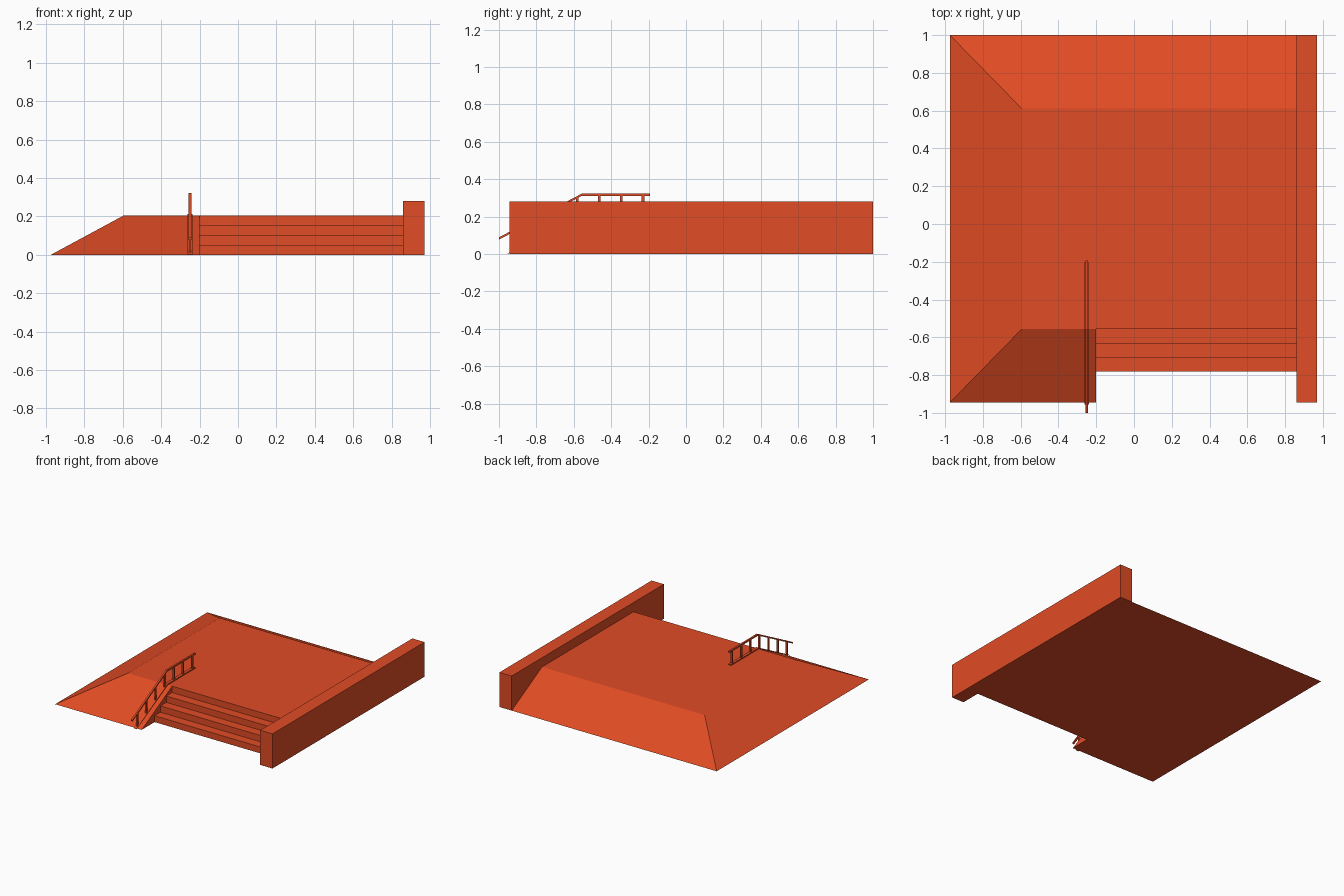
import bpy, bmesh
from mathutils import Vector

cube = bpy.data.objects.get("Cube")
if cube:
    bpy.data.objects.remove(cube, do_unlink=True)

paint = bpy.data.materials.new("orange_red")
paint.use_nodes = True
color = (0.75, 0.072, 0.018, 1)
paint.diffuse_color = color
paint.node_tree.nodes["Principled BSDF"].inputs["Base Color"].default_value = color


def make_object(name, polygons):
    """Weld a list of polygons (lists of points) into one flat-shaded object."""
    bm = bmesh.new()
    for poly in polygons:
        bm.faces.new([bm.verts.new(p) for p in poly])
    bmesh.ops.remove_doubles(bm, verts=bm.verts, dist=0.0001)
    bmesh.ops.recalc_face_normals(bm, faces=bm.faces)
    mesh = bpy.data.meshes.new(name)
    bm.to_mesh(mesh)
    bm.free()
    mesh.materials.append(paint)
    obj = bpy.data.objects.new(name, mesh)
    bpy.context.collection.objects.link(obj)
    return obj


def extrude_x(name, profile, x0, x1):
    """Prism along x from a closed (y, z) profile."""
    n = len(profile)
    a = [Vector((x0, y, z)) for y, z in profile]
    b = [Vector((x1, y, z)) for y, z in profile]
    sides = [[a[i], a[(i + 1) % n], b[(i + 1) % n], b[i]] for i in range(n)]
    return make_object(name, [a, b] + sides)


def box(name, x0, x1, y0, y1, z0, z1):
    return extrude_x(name, [(y0, z0), (y1, z0), (y1, z1), (y0, z1)], x0, x1)


# Main dimensions
LEFT, RIGHT, CHEEK = -0.975, 0.86, -0.2
FRONT, BACK, TOP = -0.945, 1.0, 0.205
EDGE_X, EDGE_F, EDGE_B = -0.595, -0.557, 0.612
STEPS, TREAD = 4, 0.0745
RISE = TOP / STEPS

# Stair outline, from the platform edge down to the ground
stair = []
for i in range(STEPS):
    y = EDGE_F - i * TREAD
    stair += [(y, TOP - i * RISE), (y, TOP - (i + 1) * RISE)]
foot = stair[-1][0]

# Platform with sloped banks and the stairs cut into its front
faces = [
    [(EDGE_X, EDGE_B, TOP), (RIGHT, EDGE_B, TOP), (RIGHT, EDGE_F, TOP),
     (CHEEK, EDGE_F, TOP), (EDGE_X, EDGE_F, TOP)],
    [(LEFT, BACK, 0), (RIGHT, BACK, 0), (RIGHT, EDGE_B, TOP), (EDGE_X, EDGE_B, TOP)],
    [(LEFT, FRONT, 0), (LEFT, BACK, 0), (EDGE_X, EDGE_B, TOP), (EDGE_X, EDGE_F, TOP)],
    [(LEFT, FRONT, 0), (CHEEK, FRONT, 0), (CHEEK, EDGE_F, TOP), (EDGE_X, EDGE_F, TOP)],
    [(LEFT, FRONT, 0), (CHEEK, FRONT, 0), (CHEEK, foot, 0), (RIGHT, foot, 0),
     (RIGHT, BACK, 0), (LEFT, BACK, 0)],
    [(CHEEK, y, z) for y, z in stair] + [(CHEEK, FRONT, 0)],
    [(RIGHT, y, z) for y, z in stair] + [(RIGHT, BACK, 0), (RIGHT, EDGE_B, TOP)],
]
for (y0, z0), (y1, z1) in zip(stair, stair[1:]):
    faces.append([(CHEEK, y0, z0), (RIGHT, y0, z0), (RIGHT, y1, z1), (CHEEK, y1, z1)])
make_object("platform_with_stairs", faces)

# Side wall
box("side_wall", RIGHT, 0.97, FRONT, BACK, 0, 0.28)

# Railing: handrail and base strip follow the bank, then run level
RAIL_X = -0.25
SLOPE = TOP / (EDGE_F - FRONT)


def ground(y):
    return TOP + min(0, (y - EDGE_F) * SLOPE)


def bent_strip(name, half_width, y_low, y_high, lift, thickness):
    ys = (y_low, EDGE_F, y_high)
    lower = [(y, max(0, ground(y) + lift)) for y in ys]
    upper = [(y, ground(y) + lift + thickness) for y in reversed(ys)]
    return extrude_x(name, lower + upper, RAIL_X - half_width, RAIL_X + half_width)


bent_strip("handrail", 0.007, -1.0, -0.193, 0.106, 0.012)
bent_strip("railing_base_strip", 0.012, -0.955, -0.203, 0, 0.008)

for i in range(7):
    y = -0.23 - i * 0.117
    box(f"railing_post_{i + 1}", RAIL_X - 0.006, RAIL_X + 0.006,
        y - 0.007, y + 0.007, max(0, ground(y) - 0.003), ground(y) + 0.11)
